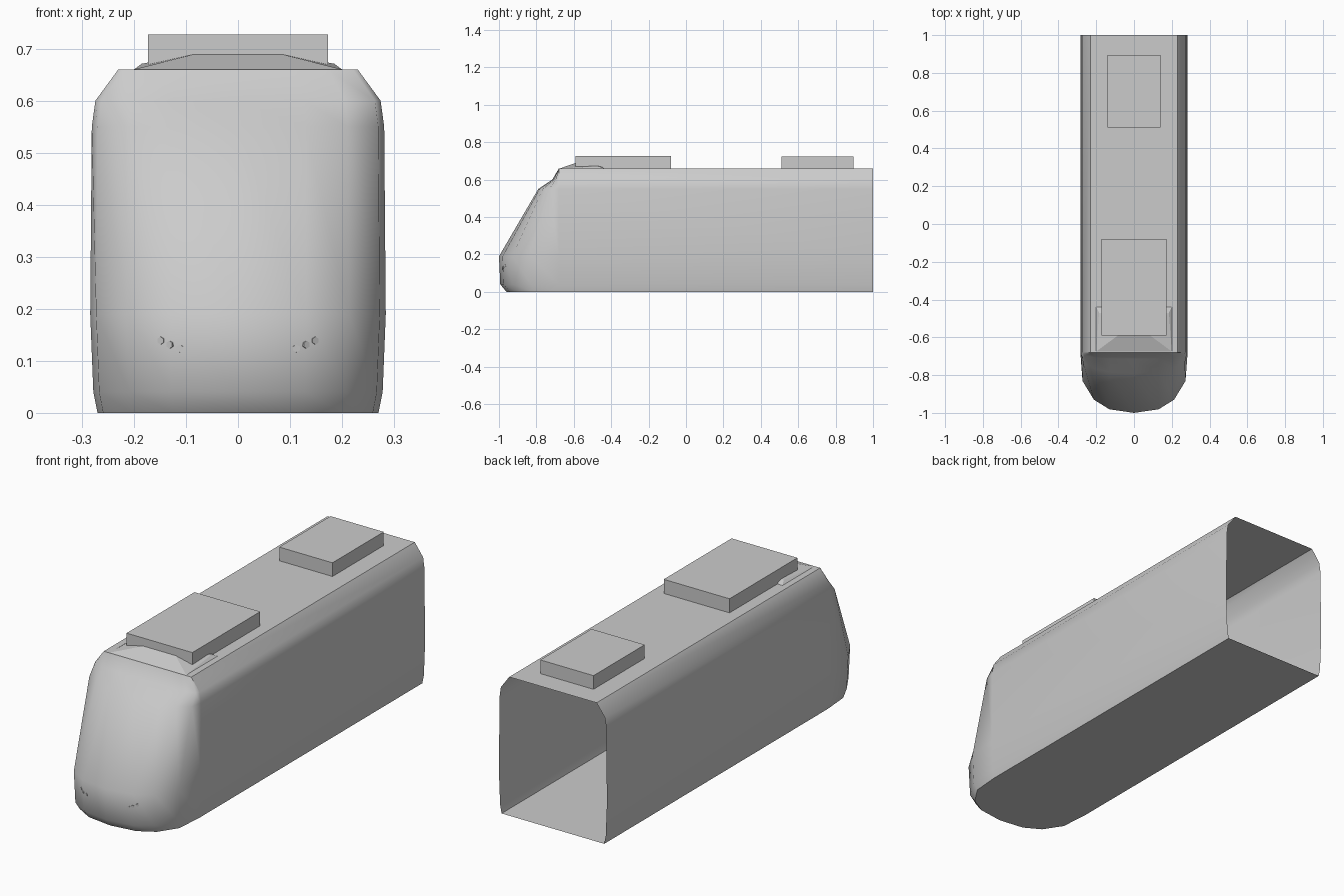
import bpy, bmesh, math
from mathutils import Vector, Matrix

if "Cube" in bpy.data.objects:
    bpy.data.objects.remove(bpy.data.objects["Cube"])

grey = bpy.data.materials.new("light grey")
grey.use_nodes = True
grey.diffuse_color = (0.6, 0.6, 0.6, 1)
grey.node_tree.nodes["Principled BSDF"].inputs["Base Color"].default_value = (0.6, 0.6, 0.6, 1)


def finish(name, bm, smooth=None):
    mesh = bpy.data.meshes.new(name)
    bm.to_mesh(mesh)
    bm.free()
    ob = bpy.data.objects.new(name, mesh)
    bpy.context.collection.objects.link(ob)
    mesh.materials.append(grey)
    if smooth:
        bpy.ops.object.select_all(action='DESELECT')
        ob.select_set(True)
        bpy.context.view_layer.objects.active = ob
        bpy.ops.object.shade_smooth_by_angle(angle=math.radians(smooth))
    return ob


def box(name, half_width, y0, y1, z0, z1):
    bm = bmesh.new()
    bmesh.ops.create_cube(bm, size=1)
    for v in bm.verts:
        v.co = (v.co.x * 2 * half_width, (y0 + y1) / 2 + v.co.y * (y1 - y0),
                (z0 + z1) / 2 + v.co.z * (z1 - z0))
    return finish(name, bm)


# Body shell: height, half width and front tip of each level
JOIN, BACK, ROOF = -0.68, 1.0, 0.66
levels = [(0, 0.27, -0.96), (0.04, 0.278, -0.993), (0.19, 0.284, -1.0),
          (0.55, 0.281, -0.79), (0.6, 0.274, -0.715), (ROOF, 0.23, JOIN)]
# Rounded plan of the nose: width fraction, depth fraction
plan = [(1, 0), (0.96, 0.47), (0.75, 0.78), (0.46, 0.94), (0, 1)]
plan += [(-x, d) for x, d in reversed(plan[:-1])]

bm = bmesh.new()
rows = []
for z, w, tip in levels:
    path = [(w, BACK)] + [(w * x, JOIN + (tip - JOIN) * d) for x, d in plan] + [(-w, BACK)]
    rows.append([bm.verts.new((x, y, z)) for x, y in path])
for low, high in zip(rows, rows[1:]):
    for i in range(len(low) - 1):
        bm.faces.new((low[i], high[i], high[i + 1], low[i + 1]))
bm.faces.new(rows[0])          # floor
top = rows[-1]
bm.faces.new(list(reversed(top)))  # roof, the rear end stays open
bm.normal_update()
floor_face = min(bm.faces, key=lambda f: f.calc_center_median().z)
if floor_face.normal.z > 0:
    bmesh.ops.reverse_faces(bm, faces=bm.faces[:])
bmesh.ops.recalc_face_normals(bm, faces=bm.faces[:])
body = finish("body_shell", bm, 42)

# Roof equipment
box("front_roof_box", 0.173, -0.59, -0.08, ROOF, 0.727)
box("rear_roof_box", 0.14, 0.51, 0.895, ROOF, 0.725)

# Low fairing in front of the roof box
bm = bmesh.new()
for s in (-1, 1):
    for x, y, z in [(0.2, -0.675, ROOF), (0.2, -0.44, ROOF), (0.185, -0.47, 0.671),
                    (0.17, -0.59, 0.668), (0.085, -0.59, 0.689), (0.085, -0.47, 0.689)]:
        bm.verts.new((s * x, y, z))
bmesh.ops.convex_hull(bm, input=bm.verts[:])
finish("roof_fairing", bm)

# Small six-sided lamps laid on the nose
for side, s in (("left", 1), ("right", -1)):
    for n, (x, z) in enumerate([(0.112, 0.124), (0.131, 0.131), (0.148, 0.139)], 1):
        hit, point, normal, _ = body.ray_cast(Vector((s * x, -2, z)), Vector((0, 1, 0)))
        bm = bmesh.new()
        turn = normal.to_track_quat('Z', 'Y').to_matrix().to_4x4()
        bmesh.ops.create_cone(bm, cap_ends=True, segments=6, radius1=0.0075, radius2=0.0075,
                              depth=0.004, matrix=Matrix.Translation(point) @ turn)
        finish(f"{side}_lamp_{n}", bm)
